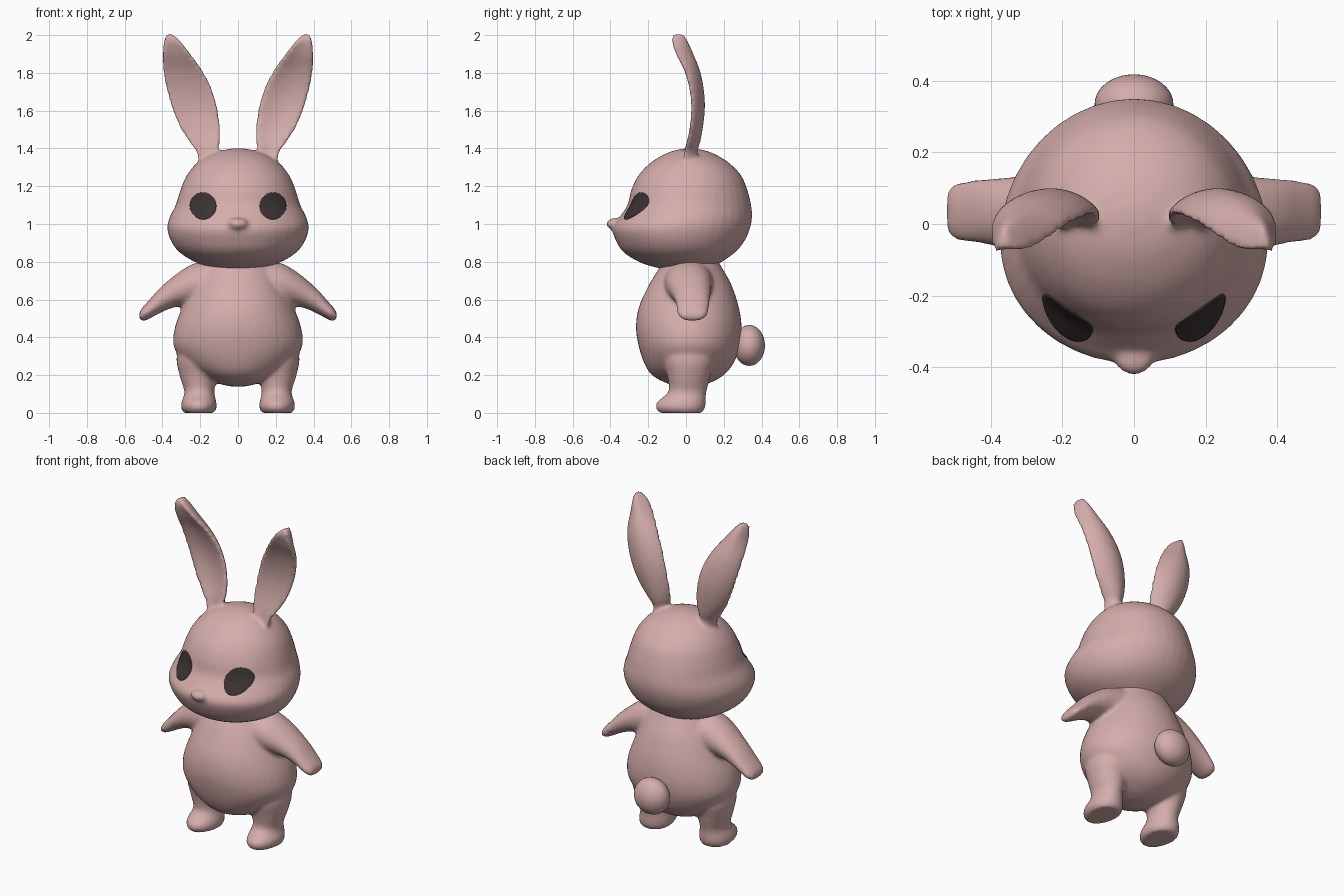
import bpy, bmesh
from math import sin, cos, pi
from mathutils import Vector, Matrix
from mathutils.bvhtree import BVHTree

cube = bpy.data.objects.get("Cube")
if cube:
    bpy.data.objects.remove(cube, do_unlink=True)


def material(name, rgb):
    m = bpy.data.materials.new(name)
    m.use_nodes = True
    m.diffuse_color = (*rgb, 1)
    m.node_tree.nodes["Principled BSDF"].inputs["Base Color"].default_value = (*rgb, 1)
    return m


fur = material("dusty pink fur", (0.66, 0.42, 0.41))
dark = material("dark brown eye", (0.045, 0.033, 0.033))


def refine(rows, steps=4):
    """Smooth curve through the rows of a section table."""
    out = []
    for i in range(len(rows) - 1):
        a, b, c, d = (rows[max(0, min(len(rows) - 1, i + k))] for k in (-1, 0, 1, 2))
        for s in range(steps):
            t = s / steps
            out.append([q + t / 2 * (r - p + t * (2 * p - 5 * q + 4 * r - w + t * (3 * (q - r) + w - p)))
                        for p, q, r, w in zip(a, b, c, d)])
    return out + [rows[-1]]


def loft(bm, rows, side=1, cup=0, sideways=False, n=40):
    """Closed skin over sections: (height, centre x, half width, front y, widest y, back y)."""
    rings = []
    for h, cx, rx, front, mid, back in refine(rows):
        ring = []
        for k in range(n):
            c, s = cos(2 * pi * k / n), sin(2 * pi * k / n)
            x = cx + rx * c
            y = mid + s * (back - mid if s > 0 else mid - front) - cup * c * c
            co = (h * side, y, x) if sideways else (x * side, y, h)
            ring.append(bm.verts.new(co))
        rings.append(ring)
    faces = [bm.faces.new(rings[0]), bm.faces.new(rings[-1])]
    for a, b in zip(rings, rings[1:]):
        for k in range(n):
            j = (k + 1) % n
            faces.append(bm.faces.new((a[k], a[j], b[j], b[k])))
    bmesh.ops.recalc_face_normals(bm, faces=faces)


def ball(bm, centre, radii):
    bmesh.ops.create_uvsphere(bm, u_segments=40, v_segments=24, radius=1,
                              matrix=Matrix.Translation(centre) @ Matrix.Diagonal((*radii, 1)))


def finish(name, bm, mat, modifiers=()):
    me = bpy.data.meshes.new(name)
    bm.to_mesh(me)
    bm.free()
    ob = bpy.data.objects.new(name, me)
    bpy.context.collection.objects.link(ob)
    for kind, settings in modifiers:
        mod = ob.modifiers.new(kind.title(), kind)
        for key, value in settings.items():
            setattr(mod, key, value)
    bpy.ops.object.select_all(action="DESELECT")
    bpy.context.view_layer.objects.active = ob
    ob.select_set(True)
    for mod in list(ob.modifiers):
        bpy.ops.object.modifier_apply(modifier=mod.name)
    ob.data.materials.clear()
    ob.data.materials.append(mat)
    ob.data.shade_smooth()
    return ob


blend = (("REMESH", {"mode": "VOXEL", "voxel_size": 0.011}),
         ("SMOOTH", {"factor": 0.5, "iterations": 8}))

# Head with cheeks, nose and cupped ears
head_rows = [
    (0.755, 0, 0.03, -0.06, 0, 0.06), (0.77, 0, 0.14, -0.16, 0, 0.13),
    (0.80, 0, 0.23, -0.25, -0.02, 0.19), (0.85, 0, 0.31, -0.33, -0.04, 0.26),
    (0.91, 0, 0.355, -0.37, -0.05, 0.31), (0.98, 0, 0.375, -0.39, -0.05, 0.34),
    (1.04, 0, 0.36, -0.35, -0.03, 0.35), (1.10, 0, 0.33, -0.31, -0.01, 0.345),
    (1.18, 0, 0.305, -0.29, 0, 0.325), (1.26, 0, 0.27, -0.25, 0.01, 0.29),
    (1.33, 0, 0.21, -0.18, 0.02, 0.22), (1.38, 0, 0.12, -0.09, 0.02, 0.13),
    (1.40, 0, 0.03, -0.01, 0.02, 0.05)]
ear_rows = [
    (1.31, 0.165, 0.04, -0.01, 0.025, 0.06), (1.38, 0.165, 0.055, 0, 0.03, 0.06),
    (1.43, 0.175, 0.08, 0.01, 0.045, 0.075), (1.51, 0.2, 0.107, 0.03, 0.06, 0.09),
    (1.61, 0.228, 0.122, 0.04, 0.065, 0.10), (1.71, 0.257, 0.122, 0.03, 0.06, 0.095),
    (1.81, 0.291, 0.106, 0, 0.035, 0.075), (1.90, 0.324, 0.074, -0.045, -0.01, 0.04),
    (1.97, 0.35, 0.043, -0.07, -0.03, 0.01), (2.005, 0.362, 0.015, -0.06, -0.035, -0.01)]
bm = bmesh.new()
loft(bm, head_rows)
ball(bm, (0, -0.375, 1.0), (0.055, 0.047, 0.032))
for side in (1, -1):
    loft(bm, ear_rows, side, cup=0.035)
head = finish("head_with_ears", bm, fur, blend)

# Torso with arms, legs and feet
torso_rows = [
    (0.14, 0, 0.04, -0.04, 0.02, 0.07), (0.16, 0, 0.12, -0.11, 0.02, 0.13),
    (0.20, 0, 0.2, -0.18, 0.02, 0.2), (0.26, 0, 0.28, -0.22, 0.02, 0.25),
    (0.35, 0, 0.34, -0.25, 0.02, 0.285), (0.45, 0, 0.335, -0.265, 0.02, 0.295),
    (0.56, 0, 0.295, -0.25, 0.02, 0.28), (0.68, 0, 0.24, -0.195, 0.02, 0.24),
    (0.77, 0, 0.2, -0.14, 0.02, 0.19), (0.84, 0, 0.17, -0.1, 0.02, 0.15)]
leg_rows = [
    (0, 0.207, 0.08, -0.14, 0, 0.085), (0.025, 0.207, 0.094, -0.16, -0.01, 0.1),
    (0.055, 0.207, 0.093, -0.155, -0.01, 0.105), (0.085, 0.205, 0.084, -0.12, 0, 0.105),
    (0.12, 0.205, 0.08, -0.09, 0, 0.11), (0.20, 0.21, 0.1, -0.1, 0.01, 0.13),
    (0.30, 0.215, 0.11, -0.12, 0.02, 0.15), (0.42, 0.2, 0.08, -0.08, 0.02, 0.1)]
arm_rows = [
    (0.12, 0.69, 0.13, -0.12, 0.02, 0.15), (0.23, 0.68, 0.112, -0.11, 0.02, 0.14),
    (0.30, 0.66, 0.094, -0.09, 0.025, 0.135), (0.36, 0.63, 0.078, -0.07, 0.03, 0.13),
    (0.42, 0.59, 0.065, -0.055, 0.03, 0.125), (0.47, 0.548, 0.05, -0.05, 0.035, 0.12),
    (0.505, 0.522, 0.037, -0.04, 0.035, 0.11), (0.523, 0.515, 0.016, -0.02, 0.035, 0.09)]
bm = bmesh.new()
loft(bm, torso_rows)
for side in (1, -1):
    loft(bm, leg_rows, side)
    loft(bm, arm_rows, side, sideways=True)
finish("body_with_limbs", bm, fur, blend)

# Round tail
bm = bmesh.new()
ball(bm, (0, 0.335, 0.357), (0.11, 0.083, 0.108))
finish("tail", bm, fur)

# Eyes: thin oval plates laid onto the face
surface = BVHTree.FromPolygons([v.co for v in head.data.vertices],
                               [p.vertices for p in head.data.polygons])
for side, label in ((1, "left"), (-1, "right")):
    bm = bmesh.new()
    bmesh.ops.create_grid(bm, x_segments=20, y_segments=20, size=1)
    for v in bm.verts:
        u, w = v.co.x, v.co.y
        x = side * (0.184 + 0.069 * u * (1 - w * w / 2) ** 0.5)
        z = 1.095 + 0.071 * w * (1 - u * u / 2) ** 0.5
        hit, normal, _, _ = surface.ray_cast(Vector((x, -1, z)), Vector((0, 1, 0)))
        v.co = hit + normal * 0.004
    bmesh.ops.recalc_face_normals(bm, faces=bm.faces)
    if sum(f.normal.y for f in bm.faces) > 0:
        bmesh.ops.reverse_faces(bm, faces=bm.faces)
    finish(label + "_eye", bm, dark, (("SOLIDIFY", {"thickness": 0.008, "offset": -1}),))
